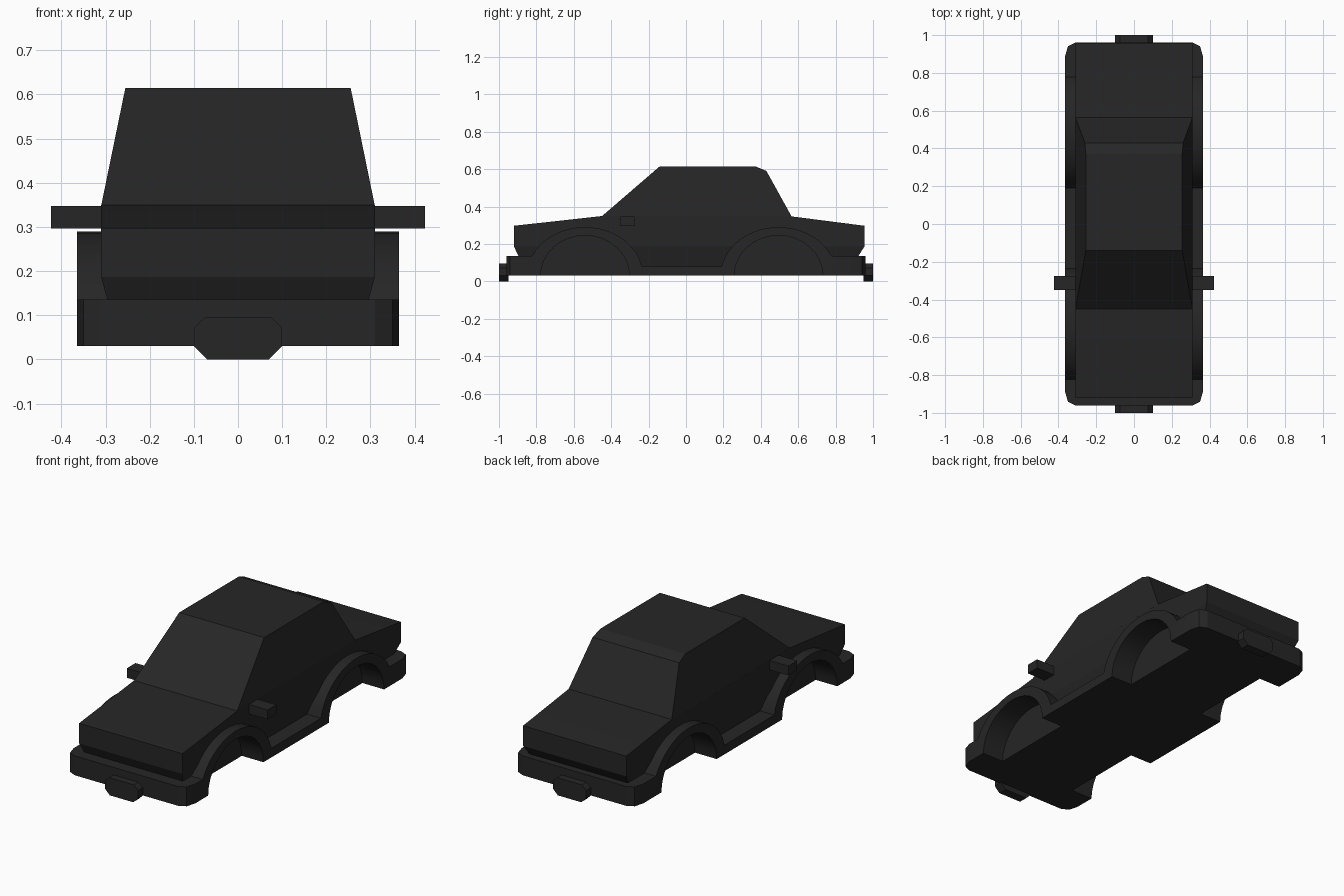
import bpy, bmesh, math

if "Cube" in bpy.data.objects:
    bpy.data.objects.remove(bpy.data.objects["Cube"])

paint = bpy.data.materials.new("black_plastic")
paint.diffuse_color = (0.019, 0.019, 0.019, 1)
paint.use_nodes = True
paint.node_tree.nodes["Principled BSDF"].inputs["Base Color"].default_value = paint.diffuse_color

FRONT_AXLE, REAR_AXLE, FLOOR = -0.54, 0.495, 0.03


def loft(name, rings):
    """Solid joining equal-length rings of points, capped at both ends."""
    bm = bmesh.new()
    vs = [[bm.verts.new(p) for p in r] for r in rings]
    n = len(vs[0])
    for a, b in zip(vs, vs[1:]):
        for i in range(n):
            j = (i + 1) % n
            bm.faces.new((a[i], a[j], b[j], b[i]))
    bm.faces.new(vs[0])
    bm.faces.new(vs[-1])
    bmesh.ops.recalc_face_normals(bm, faces=bm.faces)
    me = bpy.data.meshes.new(name)
    bm.to_mesh(me)
    bm.free()
    ob = bpy.data.objects.new(name, me)
    bpy.context.collection.objects.link(ob)
    me.materials.append(paint)
    return ob


def side_solid(name, profile, width):
    """Extrude a (y, z) profile across x; width gives the half width at z."""
    return loft(name, [[(s * width(z), y, z) for y, z in profile] for s in (-1, 1)])


def box(name, x0, x1, y0, y1, z0, z1):
    return loft(name, [[(x0, y0, z), (x1, y0, z), (x1, y1, z), (x0, y1, z)] for z in (z0, z1)])


def arch(yc, ry, rz, z_in, z_out, n=16):
    """Elliptical arch points from the front foot to the rear foot."""
    a0 = math.pi - math.asin((z_in - FLOOR) / rz)
    a1 = math.asin((z_out - FLOOR) / rz)
    return [(yc + ry * math.cos(a0 + (a1 - a0) * i / n),
             FLOOR + rz * math.sin(a0 + (a1 - a0) * i / n)) for i in range(n + 1)]


def boolean(ob, cutter, op):
    m = ob.modifiers.new(op.lower(), 'BOOLEAN')
    m.operation, m.object, m.solver = op, cutter, 'EXACT'
    bpy.context.view_layer.objects.active = ob
    bpy.ops.object.modifier_apply(modifier=m.name)


# Bumpers, sills and wheel arch flares from one side profile
skirt_profile = ([(-0.96, FLOOR), (-0.96, 0.135)]
                 + arch(FRONT_AXLE, 0.31, 0.26, 0.135, 0.08)
                 + arch(REAR_AXLE, 0.31, 0.26, 0.08, 0.135)
                 + [(0.96, 0.135), (0.96, FLOOR)])
skirt = side_solid("bumper_and_arch_skirt", skirt_profile, lambda z: 0.365)

# Rounded plan outline trims the bumper corners
corner = [(0.31, 0.96), (0.35, 0.94), (0.366, 0.885)]
plan = (corner + [(x, -y) for x, y in reversed(corner)]
        + [(-x, -y) for x, y in corner] + [(-x, y) for x, y in reversed(corner)])
trim = loft("corner_trim", [[(x, y * 1.0002, z) for x, y in plan] for z in (-0.1, 0.5)])
boolean(skirt, trim, 'INTERSECT')

# Tapered lower body
lower = loft("lower_body", [
    [(-x, y0, z), (x, y0, z), (x, y1, z), (-x, y1, z)]
    for z, x, y0, y1 in ((0.08, 0.281, -0.87, 0.885), (0.187, 0.31, -0.92, 0.955))])

# Hood, waist and trunk
waist = side_solid("hood_and_trunk", [
    (-0.92, 0.187), (-0.92, 0.297), (-0.45, 0.349), (0.565, 0.347),
    (0.955, 0.297), (0.955, 0.187)], lambda z: 0.31)

# Cabin leaning inward to the roof
cabin = side_solid("cabin", [
    (-0.45, 0.348), (-0.14, 0.615), (0.37, 0.615), (0.43, 0.59), (0.565, 0.346)],
    lambda z: 0.31 - 0.055 * (z - 0.347) / 0.268)

# Wheel wells
helpers = [trim]
for s in (-1, 1):
    for yc in (FRONT_AXLE, REAR_AXLE):
        pts = arch(yc, 0.237, 0.215, FLOOR, FLOOR)
        pts = [(pts[0][0], -0.1)] + pts + [(pts[-1][0], -0.1)]
        well = loft("wheel_well_cutter", [[(s * x, y, z) for y, z in pts] for x in (0.235, 0.5)])
        helpers.append(well)
        for part in (skirt, lower, waist):
            boolean(part, well, 'DIFFERENCE')
for h in helpers:
    bpy.data.objects.remove(h, do_unlink=True)

# Door mirrors
for s, side in ((-1, "left"), (1, "right")):
    box(side + "_mirror", *sorted((s * 0.29, s * 0.423)), -0.35, -0.275, 0.296, 0.347)

# Octagonal mounting tabs on both bumpers
half = [(0.07, 0), (0.1, 0.03), (0.1, 0.072), (0.075, 0.095)]
tab = half + [(-x, z) for x, z in reversed(half)]
for name, y0, y1 in (("front_tab", -1, -0.95), ("rear_tab", 0.95, 1)):
    loft(name, [[(x, y, z) for x, z in tab] for y in (y0, y1)])

# Smooth only the curved arches
bpy.ops.object.select_all(action='DESELECT')
for ob in (skirt, lower, waist):
    ob.select_set(True)
bpy.context.view_layer.objects.active = skirt
bpy.ops.object.shade_smooth_by_angle(angle=math.radians(25))
